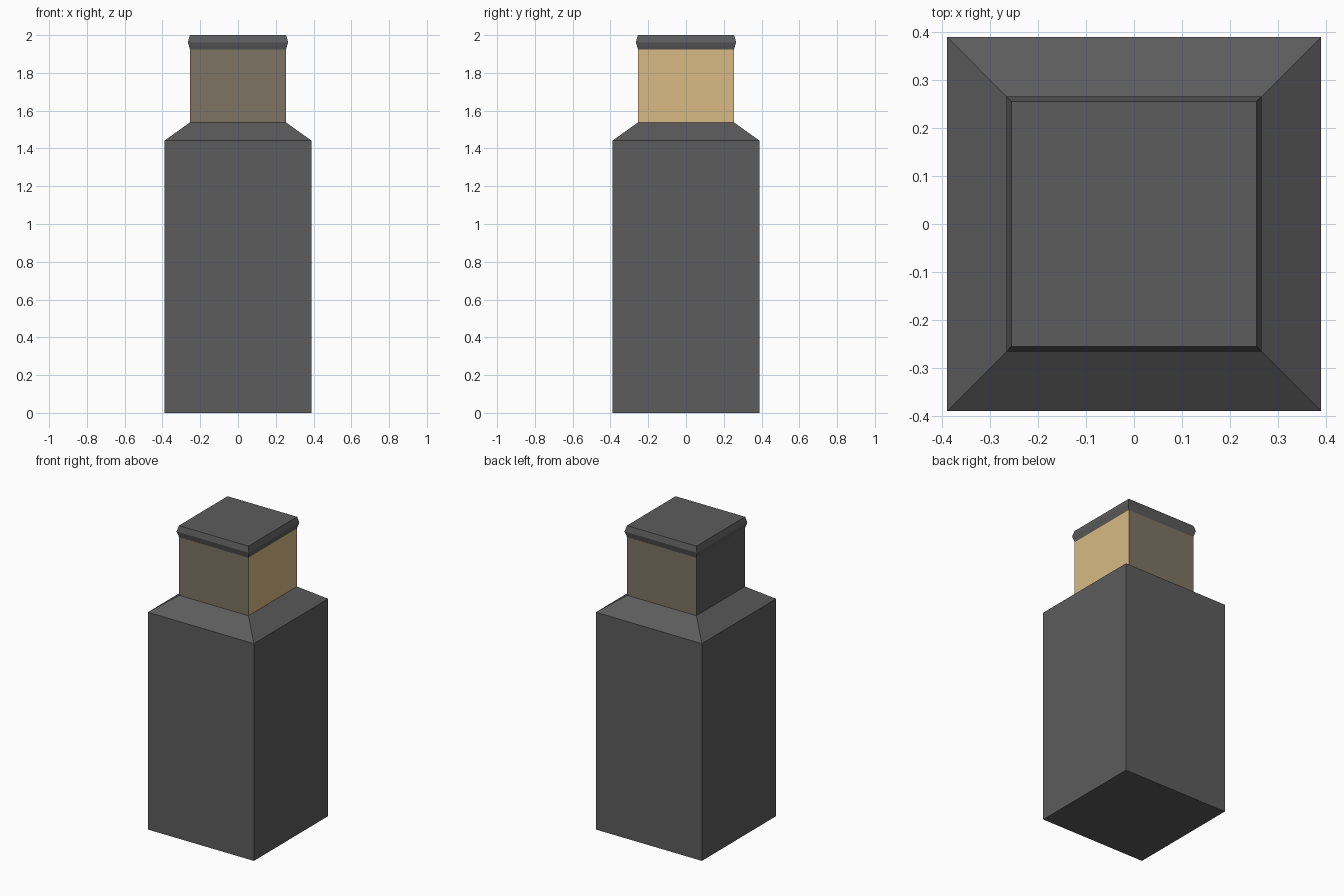
import bpy, bmesh

if "Cube" in bpy.data.objects:
    bpy.data.objects.remove(bpy.data.objects["Cube"])

def material(name, rgb):
    m = bpy.data.materials.new(name)
    m.diffuse_color = (*rgb, 1)
    m.use_nodes = True
    m.node_tree.nodes["Principled BSDF"].inputs["Base Color"].default_value = m.diffuse_color
    return m

dark = material("dark_grey", (0.107, 0.107, 0.107))
olive = material("olive_brown", (0.205, 0.175, 0.126))
tan = material("tan", (0.69, 0.49, 0.233))

def square_loft(name, profile, side_mats, bottom=False, top=False):
    """Stack of square rings from (half width, z) pairs; sides run front, right, back, left."""
    bm = bmesh.new()
    rings = [[bm.verts.new((sx * w, sy * w, z))
              for sx, sy in ((-1, -1), (1, -1), (1, 1), (-1, 1))] for w, z in profile]
    mats = list(dict.fromkeys(side_mats))
    for lo, hi in zip(rings, rings[1:]):
        for i in range(4):
            j = (i + 1) % 4
            face = bm.faces.new((lo[i], lo[j], hi[j], hi[i]))
            face.material_index = mats.index(side_mats[i])
    if bottom:
        bm.faces.new(rings[0][::-1])
    if top:
        bm.faces.new(rings[-1])
    mesh = bpy.data.meshes.new(name)
    bm.to_mesh(mesh)
    bm.free()
    for m in mats:
        mesh.materials.append(m)
    obj = bpy.data.objects.new(name, mesh)
    bpy.context.collection.objects.link(obj)
    return obj

# Tall body with sloped shoulder
square_loft("body", [(0.389, 0), (0.389, 1.441), (0.254, 1.538)], [dark] * 4, bottom=True)
# Neck with differently coloured sides
square_loft("neck", [(0.254, 1.538), (0.254, 1.923)], [olive, tan, olive, dark])
# Cap with pointed rim
square_loft("cap", [(0.254, 1.923), (0.265, 1.962), (0.255, 2.0)], [dark] * 4, top=True)
